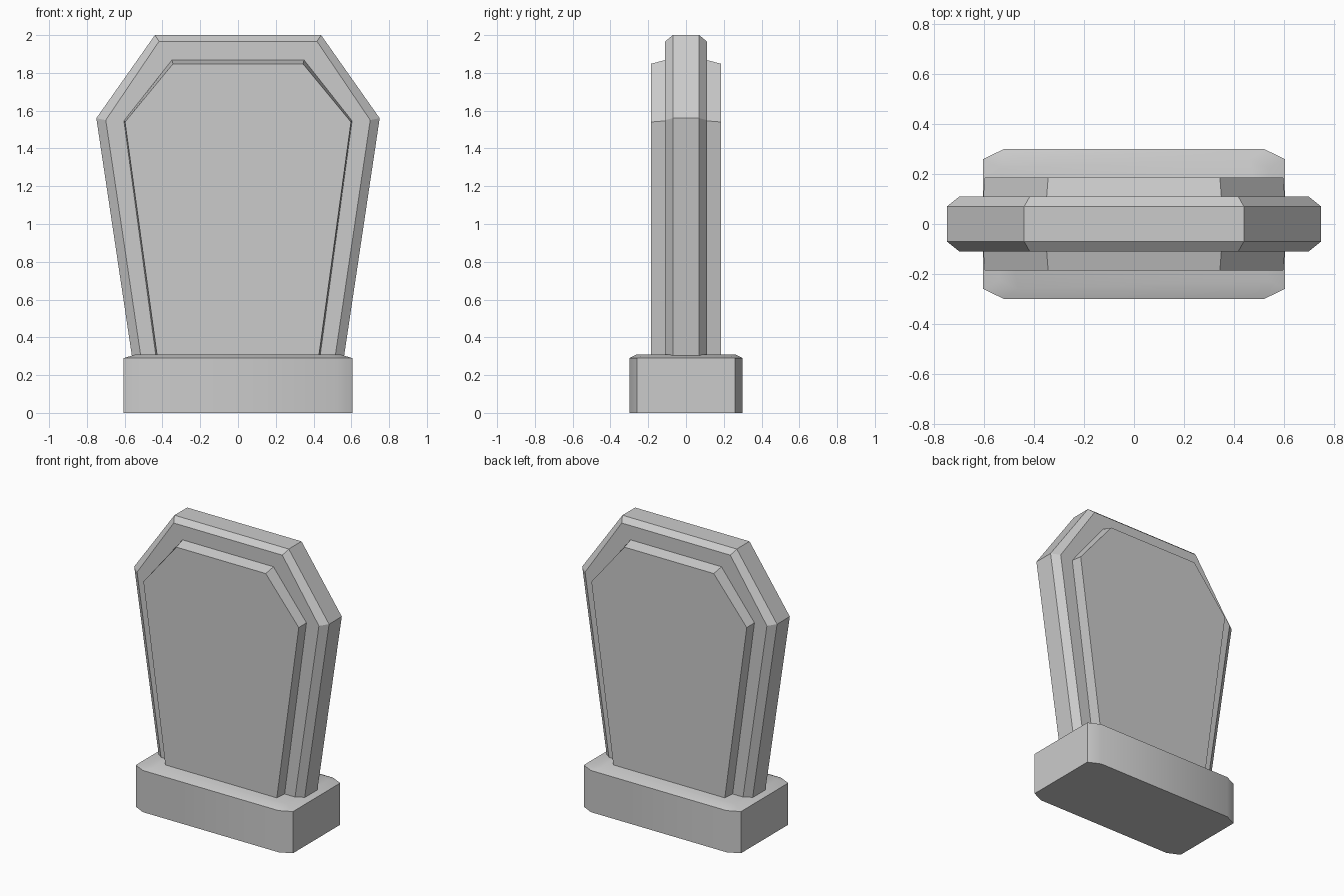
import bpy, bmesh, math

if "Cube" in bpy.data.objects:
    bpy.data.objects.remove(bpy.data.objects["Cube"])


def loft(name, rings):
    """Skin a stack of matching rings and cap both ends."""
    bm = bmesh.new()
    loops = [[bm.verts.new(p) for p in ring] for ring in rings]
    n = len(loops[0])
    for a, b in zip(loops, loops[1:]):
        for i in range(n):
            j = (i + 1) % n
            bm.faces.new((a[i], a[j], b[j], b[i]))
    bm.faces.new(loops[0])
    bm.faces.new(loops[-1])
    bmesh.ops.recalc_face_normals(bm, faces=bm.faces)
    mesh = bpy.data.meshes.new(name)
    bm.to_mesh(mesh)
    bm.free()
    obj = bpy.data.objects.new(name, mesh)
    bpy.context.collection.objects.link(obj)
    return obj


def coffin(y, half):
    """Six-sided upright outline at depth y, mirrored from its right half."""
    return [(x, y, z) for x, z in half] + [(-x, y, z) for x, z in reversed(half)]


def footprint(z, hx, hy, cx, cy):
    """Rectangle with clipped corners at height z."""
    q = [(hx, hy - cy), (hx - cx, hy)]
    half = [(x, -y) for x, y in reversed(q)] + q
    return [(x, y, z) for x, y in half] + [(-x, y, z) for x, y in reversed(half)]


# Plinth with clipped corners and a softly sloped top edge
base = loft("base", [footprint(0, 0.605, 0.30, 0.083, 0.04),
                     footprint(0.29, 0.605, 0.30, 0.083, 0.04),
                     footprint(0.31, 0.54, 0.26, 0.075, 0.035)])
bpy.context.view_layer.objects.active = base
base.select_set(True)
bpy.ops.object.shade_smooth_by_angle(angle=math.radians(30))

# Main stone with chamfered front and back rims
outer = [(0.562, 0.303), (0.75, 1.56), (0.44, 2.0)]
inner = [(0.515, 0.303), (0.70, 1.55), (0.418, 1.967)]
loft("headstone", [coffin(-0.11, inner), coffin(-0.07, outer),
                   coffin(0.07, outer), coffin(0.11, inner)])

# Raised panels, front and back
rim = [(0.435, 0.303), (0.604, 1.546), (0.35, 1.868)]
face = [(0.428, 0.303), (0.598, 1.54), (0.344, 1.848)]
for label, s in (("front_panel", -1), ("back_panel", 1)):
    loft(label, [coffin(s * 0.11, rim), coffin(s * 0.186, face)])
